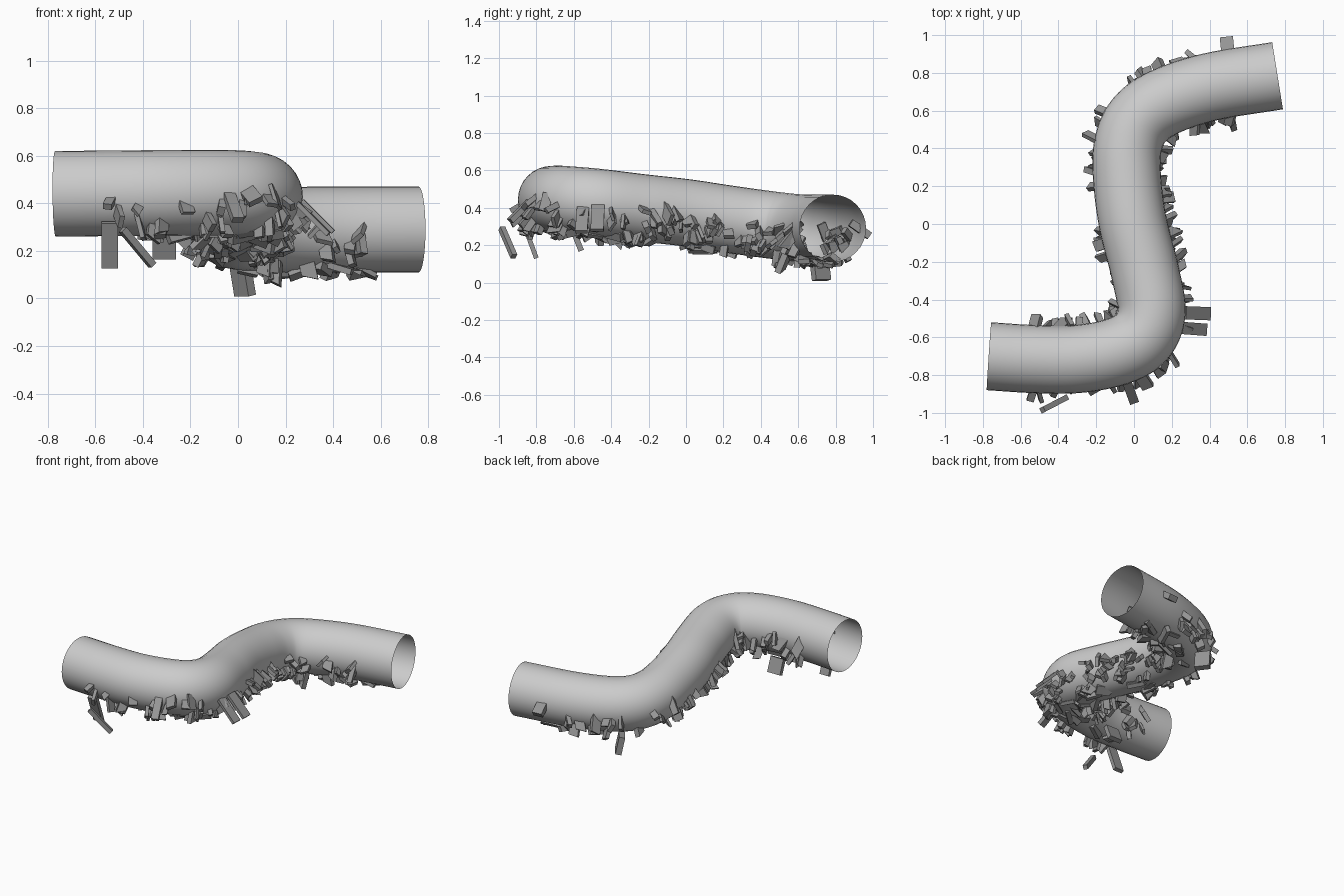
import bpy, bmesh, math, random
from mathutils import Vector, Matrix

if "Cube" in bpy.data.objects:
    bpy.data.objects.remove(bpy.data.objects["Cube"])

random.seed(11)
R = 0.18

# Centre line of the pipe
PATH = [Vector(p) for p in (
    (-0.768, -0.70, 0.44), (-0.53, -0.715, 0.442), (-0.30, -0.715, 0.444), (-0.09, -0.675, 0.445),
    (0.04, -0.60, 0.44), (0.093, -0.46, 0.427), (0.055, -0.24, 0.40), (-0.005, 0.0, 0.373),
    (-0.035, 0.22, 0.34), (-0.035, 0.40, 0.315), (0.02, 0.54, 0.298), (0.15, 0.64, 0.29),
    (0.40, 0.725, 0.29), (0.76, 0.785, 0.29))]


def sample_path(steps=8):
    pts = [PATH[0] * 2 - PATH[1]] + PATH + [PATH[-1] * 2 - PATH[-2]]
    out = []
    for i in range(1, len(pts) - 2):
        a, b, c, d = pts[i - 1:i + 3]
        for k in range(steps):
            t = k / steps
            out.append(0.5 * (2 * b + (c - a) * t + (2 * a - 5 * b + 4 * c - d) * t * t
                              + (3 * b - a - 3 * c + d) * t ** 3))
    return out + [PATH[-1].copy()]


line = sample_path()


def frame(i):
    t = (line[min(i + 1, len(line) - 1)] - line[max(i - 1, 0)]).normalized()
    side = t.cross(Vector((0, 0, 1))).normalized()
    return t, side, side.cross(t)


def new_object(bm, name, material=None):
    me = bpy.data.meshes.new(name)
    bm.to_mesh(me)
    bm.free()
    ob = bpy.data.objects.new(name, me)
    bpy.context.collection.objects.link(ob)
    if material:
        me.materials.append(material)
    return ob


dark = bpy.data.materials.new("dark_grey")
dark.diffuse_color = (0.3, 0.3, 0.3, 1)
dark.use_nodes = True
dark.node_tree.nodes["Principled BSDF"].inputs["Base Color"].default_value = dark.diffuse_color

# Open-ended smooth pipe
bm = bmesh.new()
N = 32
rings = []
for i, p in enumerate(line):
    t, s, u = frame(i)
    rings.append([bm.verts.new(p + R * (math.cos(a) * s + math.sin(a) * u))
                  for a in (2 * math.pi * k / N for k in range(N))])
for r0, r1 in zip(rings, rings[1:]):
    for k in range(N):
        bm.faces.new((r0[k], r0[(k + 1) % N], r1[(k + 1) % N], r1[k])).smooth = True
bmesh.ops.recalc_face_normals(bm, faces=bm.faces)
new_object(bm, "pipe")


def chunk(bm, centre, axis, size, spin, skew=0.0):
    rot = axis.to_track_quat('Z', 'Y').to_matrix().to_4x4() @ Matrix.Rotation(spin, 4, 'Z')
    m = Matrix.Translation(centre) @ rot
    vs = bmesh.ops.create_cube(bm, size=1)["verts"]
    for v in vs:
        x, y, z = v.co
        # slanted break at the outer end
        v.co = m @ Vector((x * size[0], y * size[1], z * size[2] + (skew * x * size[0] if z > 0 else 0)))


def bar(bm, a, b, w, d, spin=0.0):
    a, b = Vector(a), Vector(b)
    chunk(bm, (a + b) / 2, b - a, (w, d, (b - a).length), spin)


# Broken chunks embedded along both flanks, hanging downwards, fewer underneath
bm = bmesh.new()
usable = [i for i, p in enumerate(line) if -0.54 < p.x < 0.56]
lengths = [(line[i + 1] - line[i]).length for i in usable]
for _ in range(210):
    i = random.choices(usable, lengths)[0]
    t, s, u = frame(i)
    deg = random.uniform(30, 90) if random.random() < 0.8 else random.uniform(0, 30)
    ang = math.radians(deg) * random.choice((-1, 1))
    n = s * math.sin(ang) - u * math.cos(ang)
    tilt = Vector([random.uniform(-0.4, 0.4) for _ in range(3)])
    axis = n * 0.8 + tilt + Vector((0, 0, -0.6))
    if deg < 30:
        axis = t + s * random.uniform(-1, 1) + tilt
    size = (random.uniform(0.03, 0.065), random.uniform(0.015, 0.035), random.uniform(0.07, 0.15))
    chunk(bm, line[i] + n * (R - random.uniform(-0.01, 0.012)), axis, size,
          random.uniform(0, math.pi), random.uniform(-0.6, 0.6))
new_object(bm, "debris_chunks", dark)

# Larger loose slabs
bm = bmesh.new()
bar(bm, (-0.54, -0.87, 0.32), (-0.54, -0.80, 0.13), 0.07, 0.025)
bar(bm, (-0.485, -0.985, 0.29), (-0.36, -0.92, 0.14), 0.03, 0.03)
bar(bm, (0.01, 0.71, 0.135), (0.03, 0.725, 0.012), 0.1, 0.04)
bar(bm, (0.27, -0.47, 0.41), (0.40, -0.475, 0.28), 0.02, 0.07, math.pi / 2)
bar(bm, (0.25, -0.55, 0.40), (0.38, -0.56, 0.27), 0.02, 0.065, math.pi / 2)
bar(bm, (-0.04, -0.83, 0.44), (0.0, -0.94, 0.33), 0.05, 0.03)
bar(bm, (0.50, 0.88, 0.32), (0.49, 0.98, 0.25), 0.07, 0.04)
bar(bm, (-0.31, -0.60, 0.27), (-0.31, -0.56, 0.17), 0.1, 0.03)
new_object(bm, "loose_slabs", dark)
